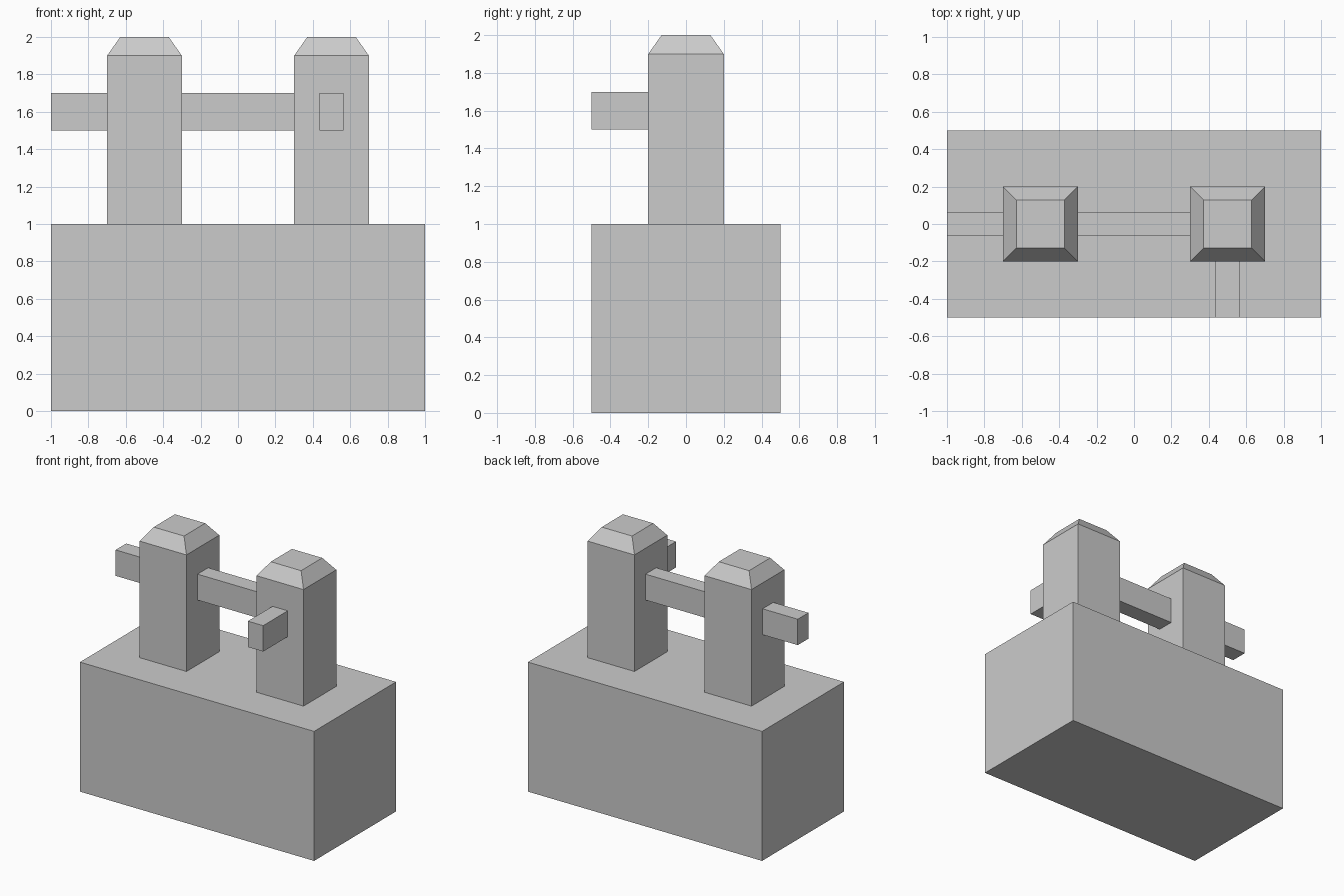
import bpy
import bmesh

if "Cube" in bpy.data.objects:
    bpy.data.objects.remove(bpy.data.objects["Cube"])


def box(name, lo, hi, cap=None):
    """Axis-aligned box; cap=(inset, rise) adds a chamfered top."""
    bm = bmesh.new()
    bmesh.ops.create_cube(bm, size=1)
    for v in bm.verts:
        v.co = [(a + b) / 2 + c * (b - a) for a, b, c in zip(lo, hi, v.co)]
    if cap:
        inset, rise = cap
        bm.normal_update()
        top = max(bm.faces, key=lambda f: f.calc_center_median().z)
        bmesh.ops.inset_region(bm, faces=[top], thickness=inset, depth=0)
        for v in top.verts:
            v.co.z += rise
    bmesh.ops.recalc_face_normals(bm, faces=bm.faces)
    mesh = bpy.data.meshes.new(name)
    bm.to_mesh(mesh)
    bm.free()
    obj = bpy.data.objects.new(name, mesh)
    bpy.context.collection.objects.link(obj)
    return obj


# Solid base block
box("base", (-1, -0.5, 0), (1, 0.5, 1))

# Two posts with chamfered tops
for side, x in (("left", -0.5), ("right", 0.5)):
    box(f"{side}_post", (x - 0.2, -0.2, 1), (x + 0.2, 0.2, 1.9), cap=(0.1, 0.1))

# Rails: outer left stub, bar between the posts, front stub on the right post
r = 0.065
box("left_rail", (-1, -r, 1.5), (-0.7, r, 1.7))
box("middle_rail", (-0.3, -r, 1.5), (0.3, r, 1.7))
box("front_rail", (0.5 - r, -0.5, 1.5), (0.5 + r, -0.2, 1.7))
